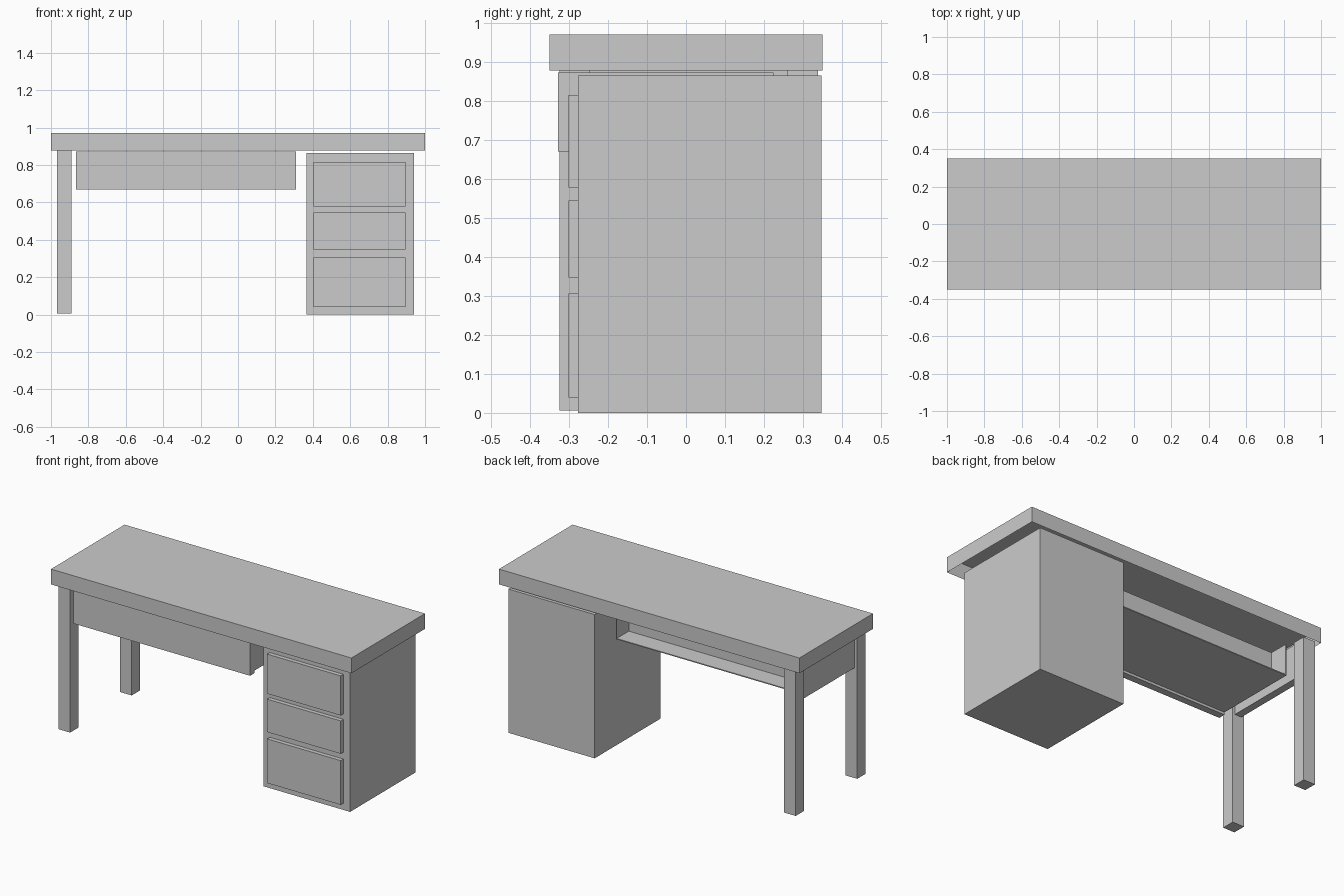
import bpy, bmesh
from mathutils import Vector

if "Cube" in bpy.data.objects:
    bpy.data.objects.remove(bpy.data.objects["Cube"])


def box(name, lo, hi, open_faces=()):
    """Axis-aligned box between two corners; faces whose normals are listed are left open."""
    lo, hi = Vector(lo), Vector(hi)
    bm = bmesh.new()
    bmesh.ops.create_cube(bm, size=1)
    bm.normal_update()
    drop = [f for f in bm.faces
            if any(f.normal.dot(Vector(n)) > 0.9 for n in open_faces)]
    if drop:
        bmesh.ops.delete(bm, geom=drop, context='FACES')
    size, mid = hi - lo, (hi + lo) / 2
    for v in bm.verts:
        v.co = Vector(v.co[i] * size[i] + mid[i] for i in range(3))
    mesh = bpy.data.meshes.new(name)
    bm.to_mesh(mesh)
    bm.free()
    ob = bpy.data.objects.new(name, mesh)
    bpy.context.collection.objects.link(ob)
    return ob


# Desk top: a shell that is open underneath
box("desk_top", (-1, -0.35, 0.878), (1, 0.35, 0.97), [(0, 0, -1)])

# Two left legs and the rail between them
for name, y in (("front_leg", -0.325), ("back_leg", 0.26)):
    box(name, (-0.967, y, 0.006), (-0.89, y + 0.078, 0.88))
box("side_rail", (-0.95, -0.247, 0.67), (-0.905, 0.26, 0.878))

# Wide centre drawer: front panel, body and open recess at the back
X0, X1, Z0, Z1 = -0.865, 0.31, 0.685, 0.873
Y_WALL, Y_BACK, T = 0.11, 0.225, 0.006
box("centre_drawer_front", (X0, -0.328, 0.67), (X1, -0.285, Z1))
box("centre_drawer_body", (X0, -0.285, Z0), (X1, Y_WALL, Z1))
box("recess_floor", (X0, Y_WALL, Z0), (X1, Y_BACK, Z0 + T))
for name, x in (("recess_left_side", X0), ("recess_right_side", X1 - T)):
    box(name, (x, Y_WALL, Z0), (x + T, Y_BACK, Z1))

# Cabinet with three raised drawer fronts
box("cabinet", (0.365, -0.277, 0), (0.94, 0.347, 0.865))
for name, z0, z1 in (("lower", 0.04, 0.306), ("middle", 0.347, 0.545), ("upper", 0.578, 0.816)):
    box(name + "_drawer_front", (0.405, -0.302, z0), (0.895, -0.277, z1))
